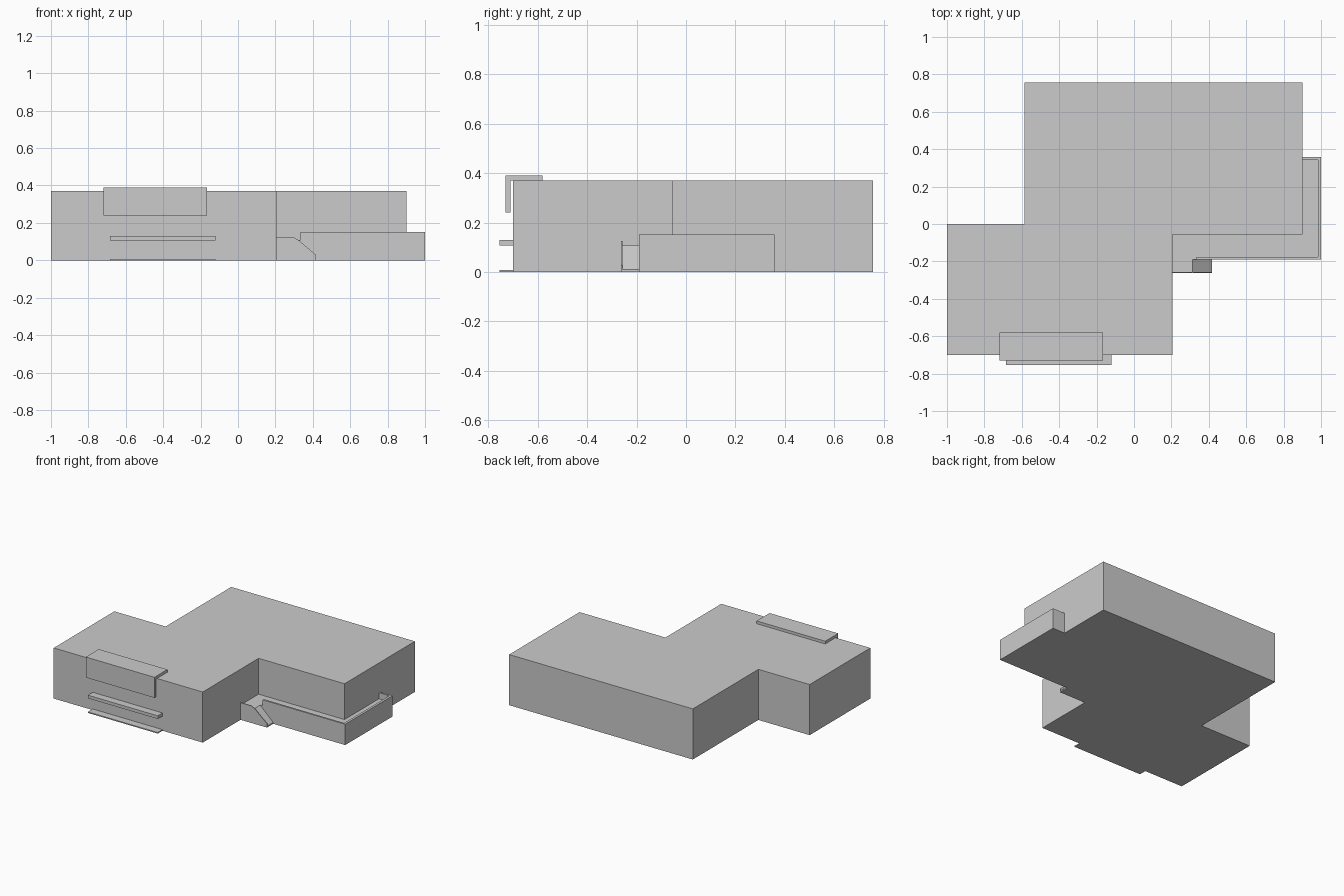
import bpy, bmesh
from mathutils import Vector

if "Cube" in bpy.data.objects:
    bpy.data.objects.remove(bpy.data.objects["Cube"])


def prism(name, profile, lo, hi, axis='Z'):
    """Extrude a closed 2D profile; axis Z uses (x, y), axis Y uses (x, z), axis X uses (y, z)."""
    def place(p, t):
        if axis == 'Z':
            return (p[0], p[1], t)
        if axis == 'Y':
            return (p[0], t, p[1])
        return (t, p[0], p[1])
    bm = bmesh.new()
    a = [bm.verts.new(place(p, lo)) for p in profile]
    b = [bm.verts.new(place(p, hi)) for p in profile]
    bm.faces.new(a)
    bm.faces.new(b)
    n = len(profile)
    for i in range(n):
        j = (i + 1) % n
        bm.faces.new((a[i], a[j], b[j], b[i]))
    bmesh.ops.recalc_face_normals(bm, faces=bm.faces)
    mesh = bpy.data.meshes.new(name)
    bm.to_mesh(mesh)
    bm.free()
    ob = bpy.data.objects.new(name, mesh)
    bpy.context.collection.objects.link(ob)
    return ob


def box(name, x0, x1, y0, y1, z0, z1):
    return prism(name, [(x0, y0), (x1, y0), (x1, y1), (x0, y1)], z0, z1)


# Main building: two overlapping wings as one stepped block
prism("building", [(-1, -0.70), (0.205, -0.70), (0.205, -0.055), (0.90, -0.055),
                   (0.90, 0.757), (-0.585, 0.757), (-0.585, 0), (-1, 0)], 0, 0.37)

# Sign board bent over the roof edge
prism("sign_board", [(-0.73, 0.24), (-0.71, 0.24), (-0.71, 0.37), (-0.58, 0.37),
                     (-0.58, 0.39), (-0.73, 0.39)], -0.72, -0.165, 'X')

# Counter shelf and foot slab below the sign
box("counter_shelf", -0.685, -0.12, -0.755, -0.70, 0.107, 0.13)
box("foot_slab", -0.685, -0.12, -0.755, -0.70, 0, 0.008)

# Corner terrace: floor strip wrapping the right wing
prism("terrace_floor", [(0.205, -0.19), (0.99, -0.19), (0.99, 0.35), (0.90, 0.35),
                        (0.90, -0.055), (0.205, -0.055)], 0, 0.108)

# Terrace parapet: thin wall round the outer edge, returning to the building
prism("terrace_parapet", [(0.333, -0.19), (1, -0.19), (1, 0.357), (0.90, 0.357),
                          (0.90, 0.343), (0.983, 0.343), (0.983, -0.177), (0.333, -0.177)],
      0, 0.152)

# Entrance landing with ramp, and its side rail
prism("ramp", [(0.205, 0), (0.418, 0), (0.418, 0.01), (0.312, 0.108), (0.205, 0.108)],
      -0.257, -0.19, 'Y')
prism("ramp_rail", [(0.205, 0), (0.418, 0), (0.418, 0.028), (0.325, 0.107),
                    (0.293, 0.125), (0.205, 0.125)], -0.263, -0.257, 'Y')
